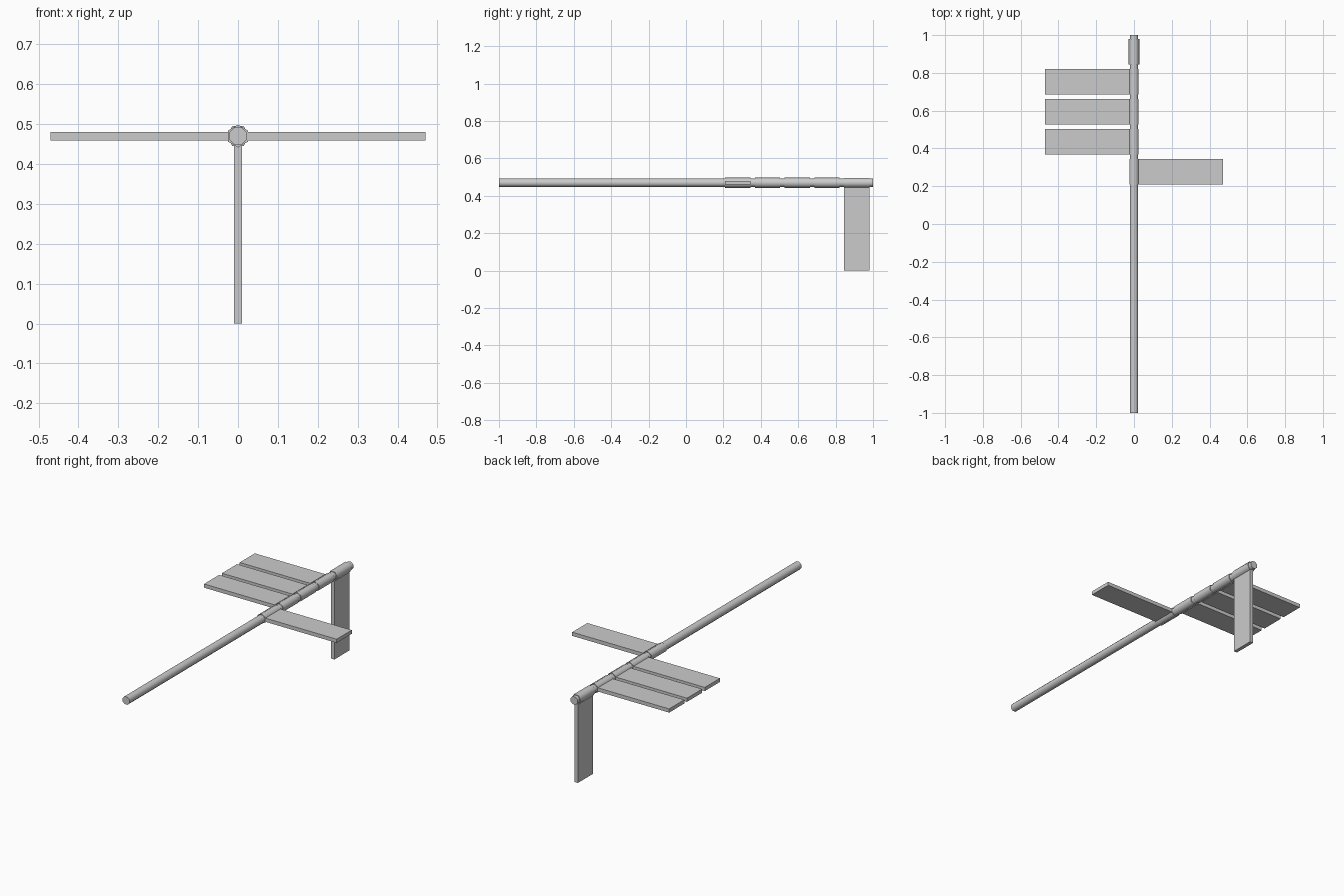
import bpy
from math import pi, radians
from mathutils import Matrix, Vector

cube = bpy.data.objects.get("Cube")
if cube:
    bpy.data.objects.remove(cube)

AXIS_Z = 0.47          # height of the rod axis
PADDLE_W = 0.135       # paddle width along the rod
PITCH = 0.159          # spacing between paddles
FIRST_Y = 0.277        # centre of the first paddle
REACH = 0.47           # paddle length from the axis

grey = bpy.data.materials.new("plain grey")
grey.use_nodes = True
colour = (0.6, 0.6, 0.6, 1)
grey.diffuse_color = colour
grey.node_tree.nodes["Principled BSDF"].inputs["Base Color"].default_value = colour


def tube(name, radius, y0, y1, sides, turn=0.0):
    """Closed cylinder along y, turned about its own axis."""
    bpy.ops.mesh.primitive_cylinder_add(vertices=sides, radius=radius, depth=y1 - y0)
    ob = bpy.context.object
    ob.name = name
    ob.data.transform(Matrix.Rotation(turn, 4, 'Y') @ Matrix.Rotation(pi / 2, 4, 'X'))
    ob.location = (0, (y0 + y1) / 2, AXIS_Z)
    ob.data.materials.append(grey)
    bpy.ops.object.shade_smooth_by_angle(angle=radians(65))
    return ob


def paddle(name, y, angle):
    """Flat board reaching out from the rod axis at an angle about y."""
    bpy.ops.mesh.primitive_cube_add(size=1)
    ob = bpy.context.object
    ob.name = name
    ob.data.transform(Matrix.Diagonal(Vector((REACH, PADDLE_W, 0.021, 1))))
    ob.data.transform(Matrix.Translation((REACH / 2, 0, 0)))
    ob.data.transform(Matrix.Rotation(angle, 4, 'Y'))
    ob.location = (0, y, AXIS_Z)
    ob.data.materials.append(grey)


# Long central rod
tube("rod", 0.0235, -1, 1, 8, pi / 8)

# Paddles with hinge sleeves: one left, three right, one hanging down
positions = [("left", 0), ("right_front", pi), ("right_middle", pi),
             ("right_back", pi), ("hanging", pi / 2)]
for i, (label, angle) in enumerate(positions):
    y = FIRST_Y + i * PITCH
    paddle(label + "_paddle", y, angle)
    tube(label + "_sleeve", 0.0285, y - PADDLE_W / 2, y + PADDLE_W / 2, 6, angle)
